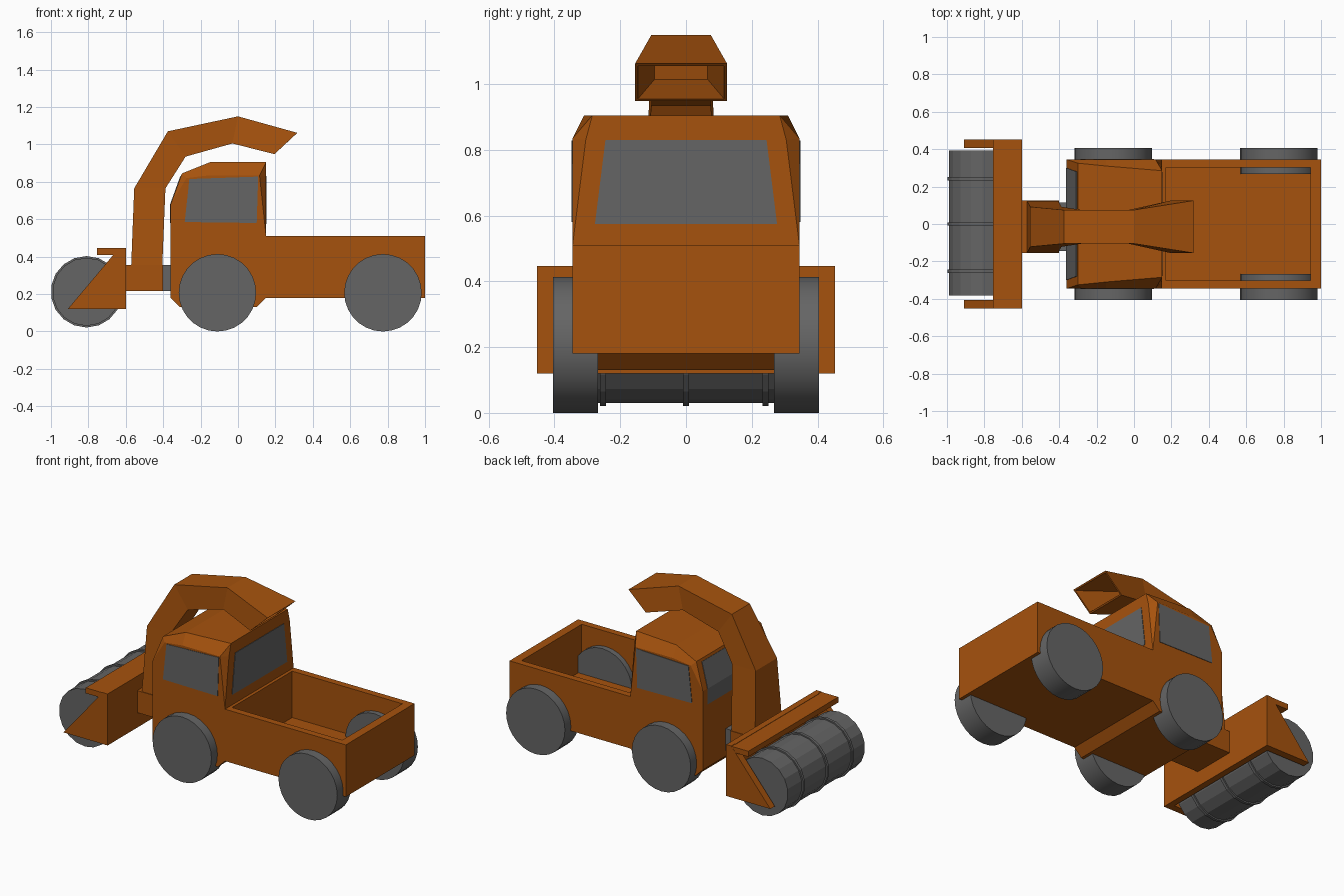
import bpy, bmesh, math
from mathutils import Matrix

if "Cube" in bpy.data.objects:
    bpy.data.objects.remove(bpy.data.objects["Cube"])


def material(name, rgb):
    m = bpy.data.materials.new(name)
    m.diffuse_color = (*rgb, 1)
    m.use_nodes = True
    m.node_tree.nodes["Principled BSDF"].inputs["Base Color"].default_value = m.diffuse_color
    return m


ORANGE = material("orange_paint", (0.38, 0.085, 0.004))
GREY = material("dark_grey", (0.13, 0.13, 0.13))


def finish(name, bm, mat):
    bmesh.ops.remove_doubles(bm, verts=bm.verts, dist=0.0005)
    bmesh.ops.recalc_face_normals(bm, faces=bm.faces)
    me = bpy.data.meshes.new(name)
    bm.to_mesh(me)
    bm.free()
    me.materials.append(mat)
    ob = bpy.data.objects.new(name, me)
    bpy.context.collection.objects.link(ob)
    return ob


def loft(name, rings, mat):
    """Skin equal-length vertex loops and cap both ends."""
    bm = bmesh.new()
    loops = [[bm.verts.new(p) for p in r] for r in rings]
    for a, b in zip(loops, loops[1:]):
        for i in range(len(a)):
            j = (i + 1) % len(a)
            bm.faces.new((a[i], a[j], b[j], b[i]))
    bm.faces.new(loops[0])
    bm.faces.new(loops[-1])
    return finish(name, bm, mat)


def slab(name, profile, y0, y1, mat):
    """Extrude an x-z profile between two y values."""
    return loft(name, [[(x, y, z) for x, z in profile] for y in (y0, y1)], mat)


def rect(x0, x1, z0, z1):
    return [(x0, z0), (x1, z0), (x1, z1), (x0, z1)]


def section(outer, inner, w, yc=0.0):
    (ox, oz), (ix, iz) = outer, inner
    return [(ox, yc - w, oz), (ox, yc + w, oz), (ix, yc + w, iz), (ix, yc - w, iz)]


def level(x0, x1, w, z):
    return [(x0, -w, z), (x1, -w, z), (x1, w, z), (x0, w, z)]


def cylinder(name, x, z, y0, y1, r, seg):
    bm = bmesh.new()
    m = Matrix.Translation((x, (y0 + y1) / 2, z)) @ Matrix.Rotation(math.pi / 2, 4, 'X')
    bmesh.ops.create_cone(bm, cap_ends=True, segments=seg, radius1=r, radius2=r,
                          depth=y1 - y0, matrix=m)
    ob = finish(name, bm, GREY)
    if seg > 20:
        bpy.context.view_layer.objects.active = ob
        ob.select_set(True)
        bpy.ops.object.shade_smooth_by_angle(angle=math.radians(35))
        ob.select_set(False)
    return ob


# Open cargo bed
loft("cargo_bed", [level(0.14, 1.0, 0.345, 0.18), level(0.14, 1.0, 0.345, 0.51),
                   level(0.17, 0.945, 0.302, 0.51), level(0.17, 0.945, 0.302, 0.215)], ORANGE)

# Cab: full outline (x, z, half width) with a smaller side outline for the chamfers
rim = [(-0.36, 0.18, .345), (-0.31, 0.13, .345), (0.10, 0.13, .345), (0.15, 0.18, .345),
       (0.15, 0.51, .345), (0.15, 0.83, .305), (0.15, 0.905, .285), (-0.15, 0.905, .31),
       (-0.30, 0.845, .325), (-0.36, 0.68, .345)]
side = [p[:2] for p in rim[:5]] + [(0.115, 0.835), (0.115, 0.835), (-0.15, 0.835),
                                   (-0.275, 0.82), (-0.36, 0.68)]
loft("cab", [[(x, -0.345, z) for x, z in side], [(x, -w, z) for x, z, w in rim],
             [(x, w, z) for x, z, w in rim], [(x, 0.345, z) for x, z in side]], ORANGE)

# Windows
glass = [(-0.285, 0.585), (0.10, 0.58), (0.108, 0.828), (-0.26, 0.815)]
for s, label in ((-1, "near"), (1, "far")):
    slab(f"side_window_{label}", glass, s * 0.34, s * 0.348, GREY)
loft("rear_window", [section((0.153, 0.575), (0.14, 0.575), 0.277),
                     section((0.153, 0.83), (0.14, 0.83), 0.245)], GREY)
loft("windscreen", [section((-0.363, 0.58), (-0.35, 0.58), 0.3),
                    section((-0.363, 0.68), (-0.35, 0.68), 0.3),
                    section((-0.309, 0.83), (-0.296, 0.825), 0.28)], GREY)

# Wheels
for x, axle in ((-0.11, "front"), (0.775, "rear")):
    for s, label in ((-1, "near"), (1, "far")):
        y0, y1 = sorted((s * 0.267, s * 0.405))
        cylinder(f"{axle}_wheel_{label}", x, 0.207, y0, y1, 0.207, 28)

# Hitch between cab and header
slab("hitch", rect(-0.61, -0.40, 0.215, 0.355), -0.155, 0.125, ORANGE)
slab("hitch_coupling", rect(-0.41, -0.355, 0.215, 0.355), -0.145, 0.115, GREY)

# Discharge chute: outer point, inner point, half width, ending in a hollow mouth
path = [((-0.573, 0.30), (-0.407, 0.30), 0.14), ((-0.555, 0.765), (-0.388, 0.765), 0.107),
        ((-0.375, 1.07), (-0.28, 0.935), 0.09), ((0.0, 1.15), (-0.03, 1.005), 0.09),
        ((0.317, 1.062), (0.195, 0.948), 0.14), ((0.31, 1.055), (0.202, 0.955), 0.131),
        ((0.0, 1.14), (-0.025, 1.014), 0.081)]
loft("discharge_chute", [section(o, i, w, -0.015) for o, i, w in path], ORANGE)

# Header: back wall, top flange and tapered end plates
slab("header_back", rect(-0.64, -0.60, 0.12, 0.447), -0.42, 0.42, ORANGE)
slab("header_flange", rect(-0.755, -0.61, 0.41, 0.445), -0.452, 0.452, ORANGE)
plate = [(-0.91, 0.12), (-0.60, 0.12), (-0.60, 0.447), (-0.635, 0.447)]
for s, label in ((-1, "near"), (1, "far")):
    slab(f"header_end_{label}", plate, s * 0.407, s * 0.453, ORANGE)

# Intake roller with raised bands
cylinder("roller", -0.81, 0.212, -0.382, 0.392, 0.182, 18)
for i, y in enumerate((-0.253, 0.0, 0.242)):
    cylinder(f"roller_band_{i + 1}", -0.81, 0.212, y - 0.009, y + 0.009, 0.191, 18)
